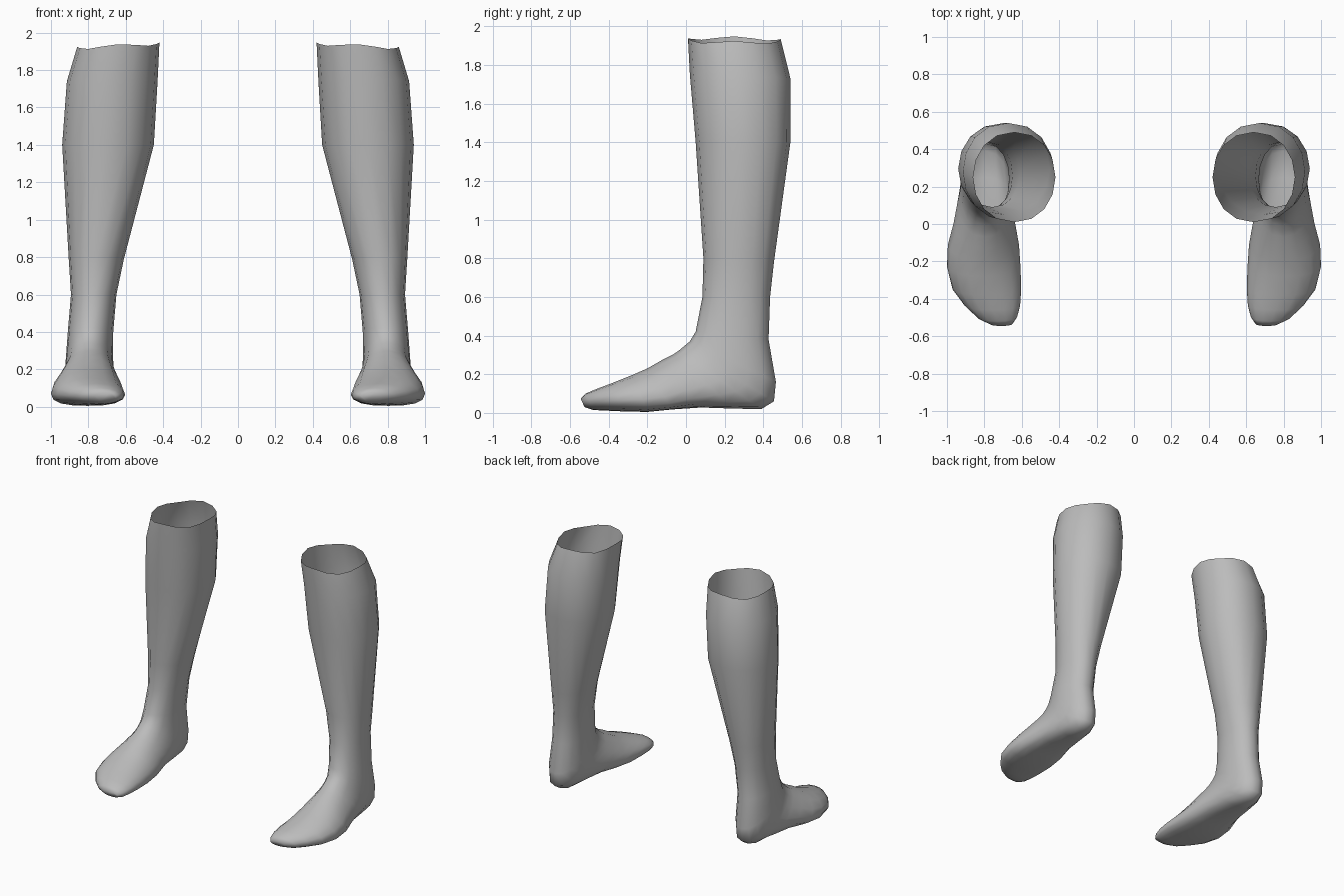
import bpy, bmesh, math

if "Cube" in bpy.data.objects:
    bpy.data.objects.remove(bpy.data.objects["Cube"])

skin = bpy.data.materials.new("plain grey")
skin.diffuse_color = (0.5, 0.5, 0.5, 1)
skin.use_nodes = True
skin.node_tree.nodes["Principled BSDF"].inputs["Base Color"].default_value = skin.diffuse_color

SIDES = 16

# Sections from the open top to the toes: front y, z, back y, z, inner x, outer x
SECTIONS = [
    (0.01, 1.93, 0.49, 1.925, 0.42, 0.86),
    (0.02, 1.75, 0.54, 1.73, 0.43, 0.915),
    (0.05, 1.4, 0.54, 1.4, 0.45, 0.94),
    (0.09, 0.8, 0.455, 0.78, 0.61, 0.905),
    (0.085, 0.6, 0.435, 0.6, 0.65, 0.893),
    (0.05, 0.42, 0.427, 0.38, 0.667, 0.91),
    (0.02, 0.37, 0.465, 0.16, 0.668, 0.92),
    (-0.01, 0.345, 0.455, 0.06, 0.665, 0.925),
    (-0.04, 0.32, 0.39, 0.02, 0.66, 0.93),
    (-0.07, 0.3, 0.25, 0.022, 0.65, 0.945),
    (-0.13, 0.27, 0.08, 0.028, 0.635, 0.965),
    (-0.2, 0.23, -0.07, 0.018, 0.615, 0.995),
    (-0.28, 0.195, -0.2, 0.005, 0.607, 1.0),
    (-0.38, 0.155, -0.33, 0.008, 0.603, 0.97),
    (-0.46, 0.125, -0.42, 0.012, 0.609, 0.905),
    (-0.52, 0.1, -0.48, 0.015, 0.625, 0.84),
    (-0.545, 0.075, -0.525, 0.03, 0.65, 0.77),
]


def ring(bm, section, side, rim):
    fy, fz, by, bz, inner, outer = section
    centre, half = (inner + outer) / 2, (outer - inner) / 2
    # under the foot the widest point sinks towards the sole
    sink = 0.4 * max(0, 1 - abs(by + 0.1) / 0.5)
    verts = []
    for i in range(SIDES):
        t = math.tau * i / SIDES
        c, s = math.cos(t), math.sin(t)
        along = (c - sink * s * s + 1) / 2
        x = centre + half * math.copysign(abs(s) ** 0.9, s)
        z = bz + (fz - bz) * along
        if rim:  # wavy open edge, highest on the inner side
            z += 0.008 * math.cos(4 * t) - 0.012 * s
        verts.append(bm.verts.new((side * x, by + (fy - by) * along, z)))
    return verts


def build_leg(name, side):
    bm = bmesh.new()
    rings = [ring(bm, s, side, k == 0) for k, s in enumerate(SECTIONS)]
    for a, b in zip(rings, rings[1:]):
        for i in range(SIDES):
            j = (i + 1) % SIDES
            bm.faces.new((a[i], a[j], b[j], b[i]))
    toe = bm.faces.new(rings[-1])  # toe tip
    bmesh.ops.recalc_face_normals(bm, faces=bm.faces)
    toe.normal_update()
    if toe.normal.y > 0:  # the open shell must face outward
        bmesh.ops.reverse_faces(bm, faces=bm.faces)
    mesh = bpy.data.meshes.new(name)
    bm.to_mesh(mesh)
    bm.free()
    mesh.materials.append(skin)
    obj = bpy.data.objects.new(name, mesh)
    bpy.context.collection.objects.link(obj)
    for p in mesh.polygons:
        p.use_smooth = True


build_leg("left_lower_leg", 1)
build_leg("right_lower_leg", -1)
